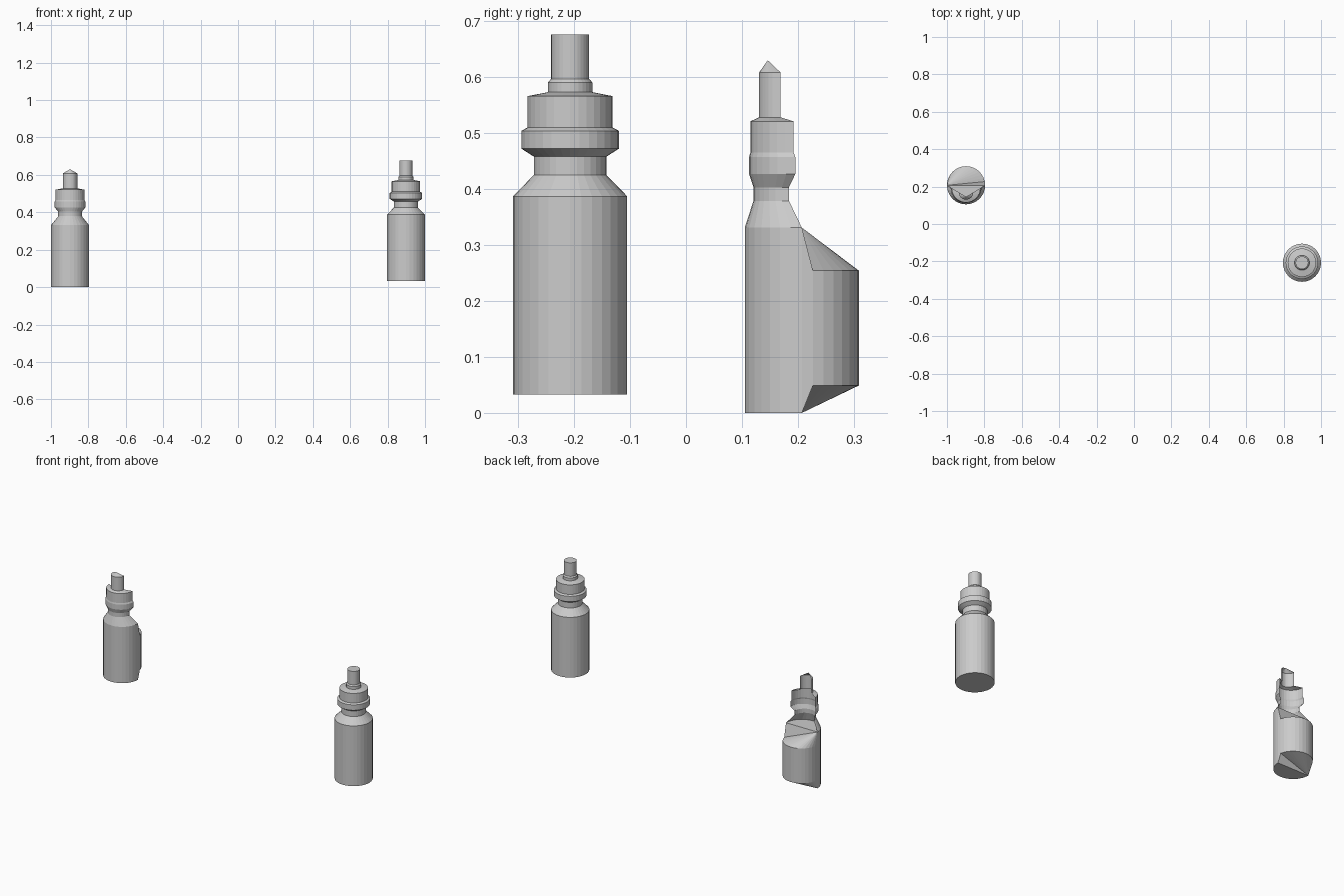
import bpy, bmesh, math

if "Cube" in bpy.data.objects:
    bpy.data.objects.remove(bpy.data.objects["Cube"])

SIDES = 32
R = 0.102


def finish(bm, name, location):
    mesh = bpy.data.meshes.new(name)
    bm.to_mesh(mesh)
    bm.free()
    obj = bpy.data.objects.new(name, mesh)
    obj.location = location
    bpy.context.collection.objects.link(obj)
    return obj


def circle_point(i, r):
    a = 2 * math.pi * i / SIDES
    return r * math.cos(a), r * math.sin(a)


def bridge(bm, low, high, closed):
    n = len(low)
    for i in range(n if closed else n - 1):
        j = (i + 1) % n
        bm.faces.new((low[i], low[j], high[j], high[i]))


# Intact bottle: full lathe of (radius, height)
profile = [(R, 0.033), (R, 0.387), (0.065, 0.425), (0.065, 0.458),
           (0.087, 0.472), (0.087, 0.504), (0.076, 0.51), (0.076, 0.566),
           (0.04, 0.573), (0.04, 0.59), (0.034, 0.597), (0.034, 0.676)]
bm = bmesh.new()
rings = [[bm.verts.new((*circle_point(i, r), z)) for i in range(SIDES)]
         for r, z in profile]
for low, high in zip(rings, rings[1:]):
    bridge(bm, low, high, True)
bm.faces.new(rings[0][::-1])
bm.faces.new(rings[-1])
finish(bm, "bottle", (0.898, -0.207, 0))

# Second bottle body: back half of each end is pulled inward
bm = bmesh.new()
half = SIDES // 2


def body_ring(z_front, z_back):
    return [bm.verts.new((*circle_point(i, R), z_back if 0 < i < half else z_front))
            for i in range(SIDES)]


bottom, top = body_ring(0.0, 0.049), body_ring(0.331, 0.254)
bridge(bm, bottom, top, True)
for ring, flip in ((bottom, True), (top, False)):
    flat = ring[half:] + ring[:1]
    bm.faces.new(flat[::-1] if flip else flat)
    # sloped back, fanned from the left end of the half circle
    for i in range(half - 1):
        tri = [ring[half], ring[i], ring[i + 1]]
        bm.faces.new(tri[::-1] if flip else tri)
finish(bm, "cut_bottle_body", (-0.898, 0.207, 0))

# Open half shell above it: front arc scaled about its own middle
arc = [circle_point(i, R) for i in range(half, SIDES + 1)]
mid_y = sum(y for _, y in arc) / len(arc)
steps = [(1.0, 0.331), (0.62, 0.379), (0.62, 0.403), (0.81, 0.427),
         (0.81, 0.457), (0.76, 0.465), (0.755, 0.521), (0.38, 0.528), (0.38, 0.608)]
bm = bmesh.new()
arcs = [[bm.verts.new((x * s, mid_y + (y - mid_y) * s, z)) for x, y in arc]
        for s, z in steps]
for low, high in zip(arcs, arcs[1:]):
    bridge(bm, low, high, False)
tip = bm.verts.new((0, mid_y, 0.63))
for a, b in zip(arcs[-1], arcs[-1][1:]):
    bm.faces.new((a, b, tip))
finish(bm, "cut_bottle_neck", (-0.898, 0.207, 0))
